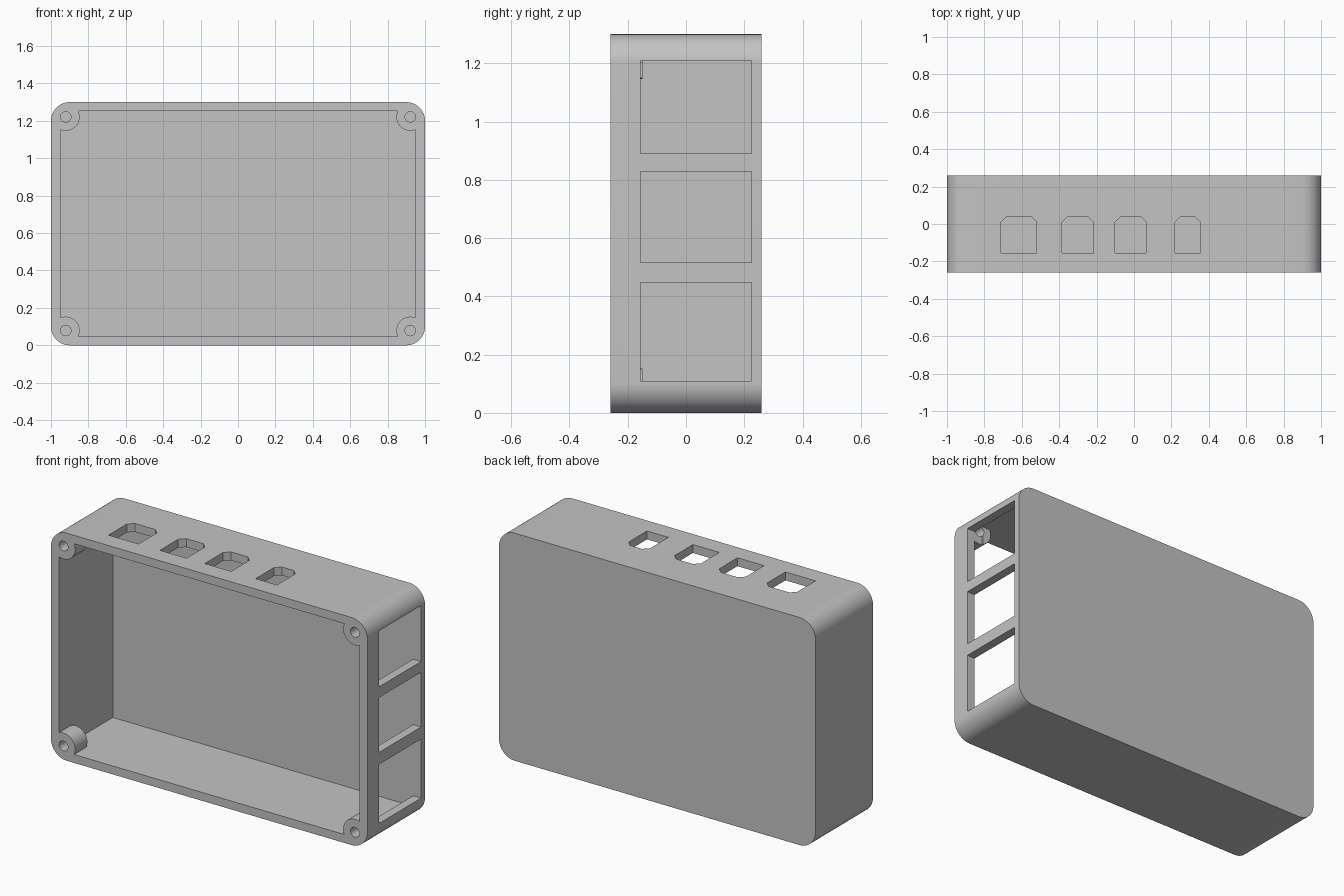
import bpy, bmesh
from math import sin, cos, pi, atan2, sqrt
from mathutils import Vector

if "Cube" in bpy.data.objects:
    bpy.data.objects.remove(bpy.data.objects["Cube"])

WIDTH, HEIGHT, DEPTH = 1.0, 0.65, 0.26      # outer half sizes
IN_W, IN_H, BACK = 0.95, 0.602, 0.227       # inner half sizes, back wall
BOSS_X, BOSS_Z, BOSS_R, HOLE_R = 0.921, 0.571, 0.074, 0.028
BOSS_END = -DEPTH + 0.11

grey = bpy.data.materials.new("plain grey")
grey.use_nodes = True
colour = (0.55, 0.55, 0.55, 1)
grey.diffuse_color = colour
grey.node_tree.nodes["Principled BSDF"].inputs["Base Color"].default_value = colour


def prism(name, points, axis, start, end):
    """Extrude a 2D outline along x, y or z."""
    place = {"x": lambda a, b: (start, a, b),
             "y": lambda a, b: (a, start, b),
             "z": lambda a, b: (a, b, start)}[axis]
    bm = bmesh.new()
    face = bm.faces.new([bm.verts.new(place(a, b)) for a, b in points])
    new = bmesh.ops.extrude_face_region(bm, geom=[face])["geom"]
    step = Vector([end - start if axis == k else 0 for k in "xyz"])
    bmesh.ops.translate(bm, vec=step, verts=[v for v in new if isinstance(v, bmesh.types.BMVert)])
    bmesh.ops.recalc_face_normals(bm, faces=bm.faces)
    mesh = bpy.data.meshes.new(name)
    bm.to_mesh(mesh)
    bm.free()
    obj = bpy.data.objects.new(name, mesh)
    bpy.context.collection.objects.link(obj)
    return obj


def arc(cx, cz, r, a0, a1, n):
    return [(cx + r * cos(a0 + (a1 - a0) * i / n), cz + r * sin(a0 + (a1 - a0) * i / n))
            for i in range(n + 1)]


def four_corners(quarter):
    """Mirror a quarter outline into a closed loop centred on the case."""
    loop = []
    for sx, sz in ((1, 1), (-1, 1), (-1, -1), (1, -1)):
        part = quarter if sx * sz > 0 else quarter[::-1]
        loop += [(sx * x, HEIGHT + sz * z) for x, z in part]
    return loop


def rectangle(a0, a1, b0, b1):
    return [(a0, b0), (a1, b0), (a1, b1), (a0, b1)]


# Case body with rounded corners
R = 0.1
case = prism("case", four_corners(arc(WIDTH - R, HEIGHT - R, R, 0, pi / 2, 14)),
             "y", -DEPTH, DEPTH)
case.data.materials.append(grey)

# Cavity: notched around the screw bosses at the front, plain behind them
du, dv = IN_W - BOSS_X, IN_H - BOSS_Z
a_side = atan2(-sqrt(BOSS_R**2 - du**2), du) + 2 * pi
a_top = atan2(dv, -sqrt(BOSS_R**2 - dv**2))
notch = arc(BOSS_X, BOSS_Z, BOSS_R, a_side, a_top, 20)
cutters = [
    prism("cavity", rectangle(-IN_W, IN_W, HEIGHT - IN_H, HEIGHT + IN_H), "y", BOSS_END, BACK),
    prism("front_opening", four_corners(notch), "y", -DEPTH - 0.1, BOSS_END + 0.05),
]

# Screw holes
for sx in (-1, 1):
    for sz in (-1, 1):
        ring = arc(sx * BOSS_X, HEIGHT + sz * BOSS_Z, HOLE_R, 0, 2 * pi, 24)[:-1]
        cutters.append(prism("screw_hole", ring, "y", -DEPTH - 0.1, BOSS_END + 0.03))

# Windows through the left side
for z0, z1 in ((0.11, 0.447), (0.516, 0.829), (0.89, 1.209)):
    cutters.append(prism("side_window", rectangle(-0.157, 0.225, z0, z1), "x", 0.9, 1.1))

# Ports through the top, with two cut corners
C = 0.03
for x0, x1 in ((-0.71, -0.52), (-0.385, -0.217), (-0.102, 0.065), (0.22, 0.355)):
    y0, y1 = -0.155, 0.04
    outline = [(x0, y0), (x1, y0), (x1, y1 - C), (x1 - C, y1), (x0 + C, y1), (x0, y1 - C)]
    cutters.append(prism("top_port", outline, "z", 1.2, 1.4))

# Cut everything out and keep the finished mesh
for cutter in cutters:
    cutter.hide_render = True
    mod = case.modifiers.new(cutter.name, "BOOLEAN")
    mod.operation = "DIFFERENCE"
    mod.solver = "EXACT"
    mod.object = cutter
bpy.context.view_layer.update()
graph = bpy.context.evaluated_depsgraph_get()
finished = bpy.data.meshes.new_from_object(case.evaluated_get(graph))
case.modifiers.clear()
case.data = finished
finished.name = "case"
for cutter in cutters:
    bpy.data.objects.remove(cutter)

# Smooth the rounded surfaces only
bpy.ops.object.select_all(action="DESELECT")
case.select_set(True)
bpy.context.view_layer.objects.active = case
bpy.ops.object.shade_smooth_by_angle(angle=pi / 6)
